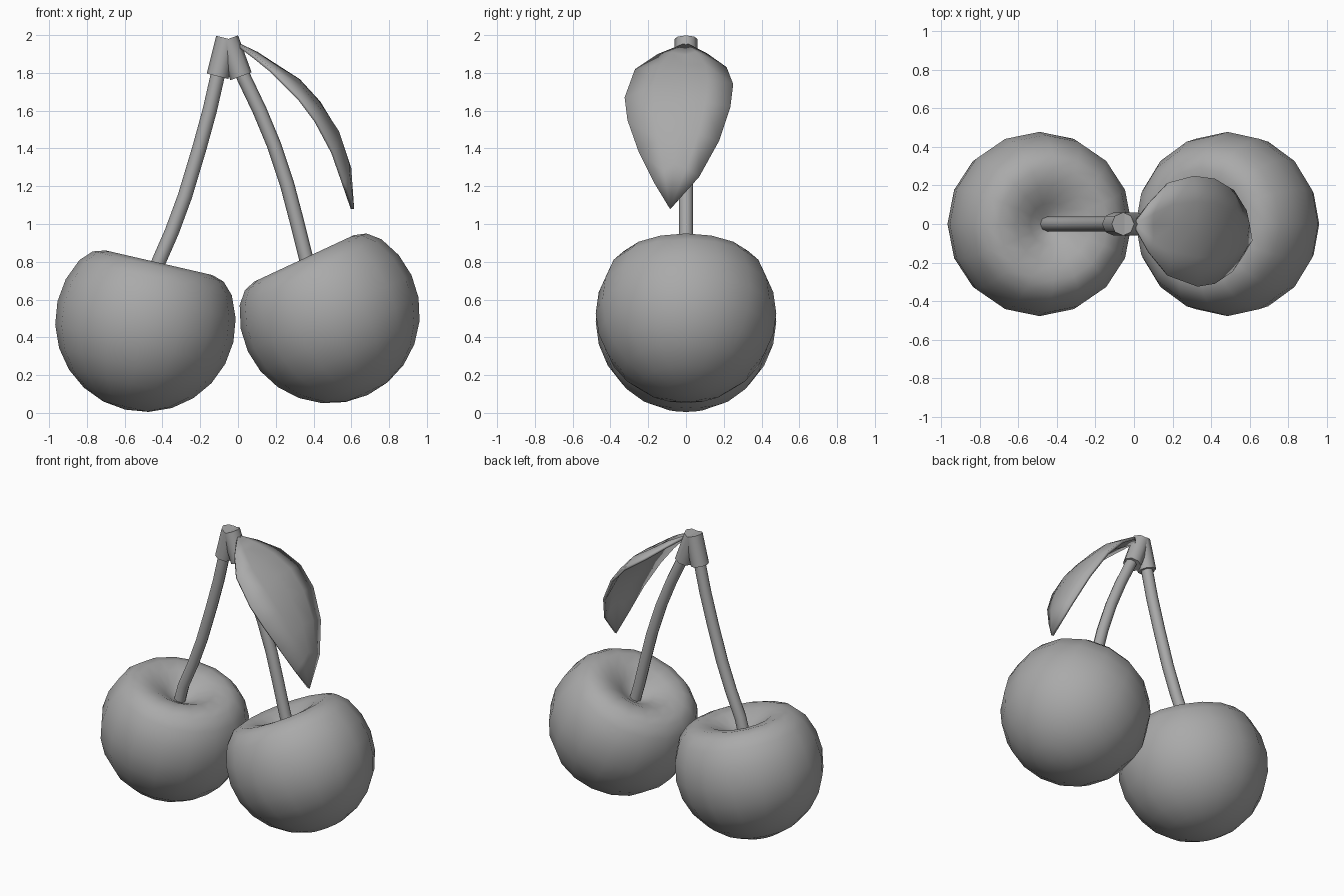
import bpy, bmesh, math
from mathutils import Vector, Matrix

old = bpy.data.objects.get("Cube")
if old:
    bpy.data.objects.remove(old, do_unlink=True)

grey = bpy.data.materials.new("plain_grey")
grey.use_nodes = True
grey.diffuse_color = (0.4, 0.4, 0.4, 1)
grey.node_tree.nodes["Principled BSDF"].inputs["Base Color"].default_value = (0.4, 0.4, 0.4, 1)


def make_object(name, bm, angle):
    bmesh.ops.recalc_face_normals(bm, faces=bm.faces)
    mesh = bpy.data.meshes.new(name)
    bm.to_mesh(mesh)
    bm.free()
    mesh.materials.append(grey)
    obj = bpy.data.objects.new(name, mesh)
    bpy.context.collection.objects.link(obj)
    bpy.ops.object.select_all(action="DESELECT")
    obj.select_set(True)
    bpy.context.view_layer.objects.active = obj
    bpy.ops.object.shade_smooth_by_angle(angle=math.radians(angle))
    return obj


def bridge(bm, a, b):
    n = len(a)
    for i in range(n):
        bm.faces.new((a[i], a[(i + 1) % n], b[(i + 1) % n], b[i]))


def cherry(name, centre, tilt):
    # Round body revolved from a profile, with a dimple on top
    radius, sides = 0.478, 16
    profile = [(radius * math.cos(math.radians(a)), radius * math.sin(math.radians(a)))
               for a in range(-75, 31, 15)]
    profile += [(0.355, 0.3), (0.29, 0.32), (0.2, 0.305), (0.11, 0.255), (0.05, 0.215)]
    bm = bmesh.new()
    rings = []
    for r, h in profile:
        rings.append([bm.verts.new((r * math.cos(math.tau * i / sides),
                                    r * math.sin(math.tau * i / sides), h)) for i in range(sides)])
    for a, b in zip(rings, rings[1:]):
        bridge(bm, a, b)
    for ring, h in ((rings[0], -radius), (rings[-1], 0.2)):
        pole = bm.verts.new((0, 0, h))
        for i in range(sides):
            bm.faces.new((ring[i], ring[(i + 1) % sides], pole))
    bm.transform(Matrix.Translation(centre) @ Matrix.Rotation(math.radians(tilt), 4, "Y"))
    make_object(name, bm, 80)


def tube(name, path, radius, sides=8):
    # Round bar swept along an x-z path
    pts = [Vector((x, 0, z)) for x, z in path]
    bm = bmesh.new()
    rings = []
    for i, p in enumerate(pts):
        along = (pts[min(i + 1, len(pts) - 1)] - pts[max(i - 1, 0)]).normalized()
        side = along.cross(Vector((0, 1, 0)))
        rings.append([bm.verts.new(p + radius * (side * math.cos(math.tau * k / sides)
                                                 + Vector((0, 1, 0)) * math.sin(math.tau * k / sides)))
                      for k in range(sides)])
    for a, b in zip(rings, rings[1:]):
        bridge(bm, a, b)
    bm.faces.new(rings[0])
    bm.faces.new(rings[-1])
    make_object(name, bm, 50)


cherry("right_cherry", (-0.49, 0, 0.483), 13)
cherry("left_cherry", (0.485, 0, 0.528), -25)

tube("right_stem", [(-0.455, 0.67), (-0.42, 0.8), (-0.35, 0.96), (-0.28, 1.15),
                    (-0.205, 1.4), (-0.15, 1.6), (-0.1, 1.82)], 0.038)
tube("left_stem", [(0.395, 0.7), (0.36, 0.82), (0.31, 1.02), (0.26, 1.21),
                   (0.19, 1.42), (0.115, 1.6), (0.01, 1.82)], 0.038)
tube("right_stem_cap", [(-0.108, 1.782), (-0.058, 1.982)], 0.059)
tube("left_stem_cap", [(0.016, 1.782), (-0.056, 1.978)], 0.06)

# Leaf: front edge, midrib and back edge at each station
stations = [
    ((0.08, -0.15, 1.9), (0.1, -0.005, 1.895), (0.08, 0.11, 1.905)),
    ((0.18, -0.27, 1.82), (0.2, -0.01, 1.84), (0.18, 0.215, 1.83)),
    ((0.33, -0.325, 1.67), (0.32, -0.02, 1.77), (0.31, 0.25, 1.74)),
    ((0.42, -0.31, 1.55), (0.43, -0.03, 1.65), (0.42, 0.235, 1.62)),
    ((0.51, -0.25, 1.38), (0.535, -0.045, 1.49), (0.52, 0.175, 1.44)),
    ((0.565, -0.17, 1.22), (0.59, -0.065, 1.32), (0.585, 0.07, 1.25)),
]
bm = bmesh.new()
rows = []
for front, mid, back in stations:
    f, m, b = Vector(front), Vector(mid), Vector(back)
    bulge = Vector((0.012, 0, 0.012))
    rows.append([bm.verts.new(v) for v in (f, (f + m) / 2 + bulge, m, (m + b) / 2 + bulge, b)])
for a, b in zip(rows, rows[1:]):
    for i in range(4):
        bm.faces.new((a[i], b[i], b[i + 1], a[i + 1]))
for row, tip in ((rows[0], (0.0, 0, 1.96)), (rows[-1], (0.615, -0.085, 1.08))):
    v = bm.verts.new(tip)
    for i in range(4):
        bm.faces.new((row[i], row[i + 1], v))
bmesh.ops.recalc_face_normals(bm, faces=bm.faces)
leaf = make_object("leaf", bm, 60)
thick = leaf.modifiers.new("thickness", "SOLIDIFY")
thick.thickness = 0.018
thick.offset = -1
